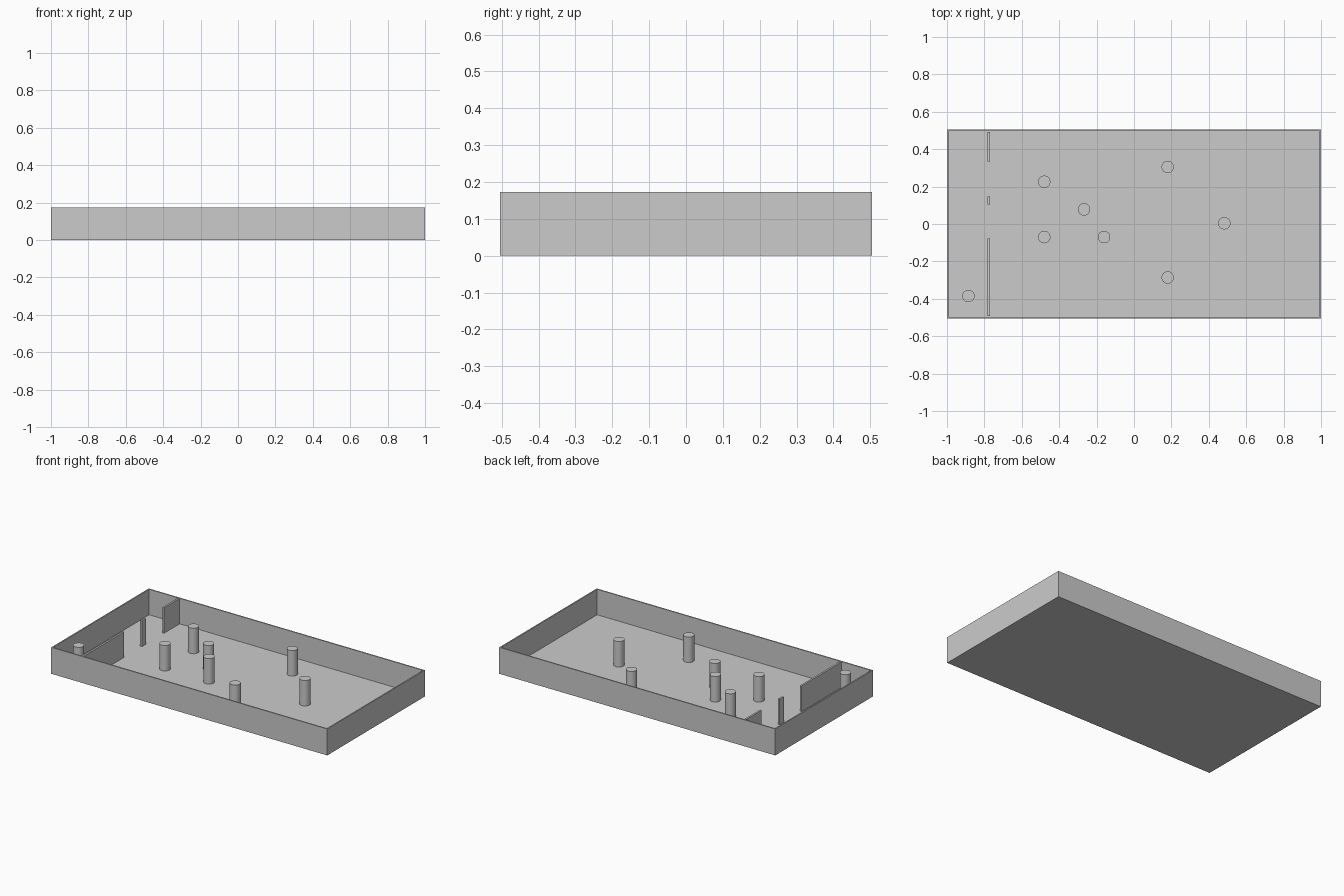
import bpy
import bmesh

cube = bpy.data.objects.get("Cube")
if cube:
    bpy.data.objects.remove(cube, do_unlink=True)

# Single grey material
grey = bpy.data.materials.new("plain_grey")
grey.use_nodes = True
colour = (0.6, 0.6, 0.6, 1)
grey.diffuse_color = colour
grey.node_tree.nodes["Principled BSDF"].inputs["Base Color"].default_value = colour

HX, HY, H = 1.0, 0.505, 0.173    # half length, half width, height
WALL, FLOOR = 0.012, 0.006


def box(name, x0, x1, y0, y1, z0, z1):
    bpy.ops.mesh.primitive_cube_add(size=1, location=((x0 + x1) / 2, (y0 + y1) / 2, (z0 + z1) / 2))
    ob = bpy.context.object
    ob.name = name
    ob.scale = (x1 - x0, y1 - y0, z1 - z0)
    bpy.ops.object.transform_apply(location=False, rotation=False, scale=True)
    ob.data.materials.append(grey)
    return ob


# Open tray: inset the top face of a block and push it down to the floor
tray = box("tray_shell", -HX, HX, -HY, HY, 0, H)
bm = bmesh.new()
bm.from_mesh(tray.data)
top = max(bm.faces, key=lambda f: f.calc_center_median().z)
bmesh.ops.inset_region(bm, faces=[top], thickness=WALL)
inner = bmesh.ops.extrude_discrete_faces(bm, faces=[top])["faces"][0]
bmesh.ops.translate(bm, verts=inner.verts, vec=(0, 0, FLOOR - H))
bm.normal_update()
bm.to_mesh(tray.data)
bm.free()

# Broken partition near the right end
for name, y0, y1 in (("front_partition", -HY + WALL, -0.078),
                     ("middle_partition", 0.105, 0.147),
                     ("back_partition", 0.333, HY - WALL)):
    box(name, -0.782, -0.77, y0, y1, FLOOR, H)

# Round pillars
pillars = [(-0.885, -0.385), (-0.48, 0.226), (-0.48, -0.07), (-0.267, 0.078),
           (-0.16, -0.07), (0.18, 0.305), (0.18, -0.286), (0.483, 0.004)]
for i, (x, y) in enumerate(pillars, 1):
    bpy.ops.mesh.primitive_cylinder_add(vertices=32, radius=0.033, depth=H - FLOOR,
                                        location=(x, y, (H + FLOOR) / 2))
    ob = bpy.context.object
    ob.name = f"pillar_{i}"
    ob.data.materials.append(grey)
    bpy.ops.object.shade_smooth_by_angle()
